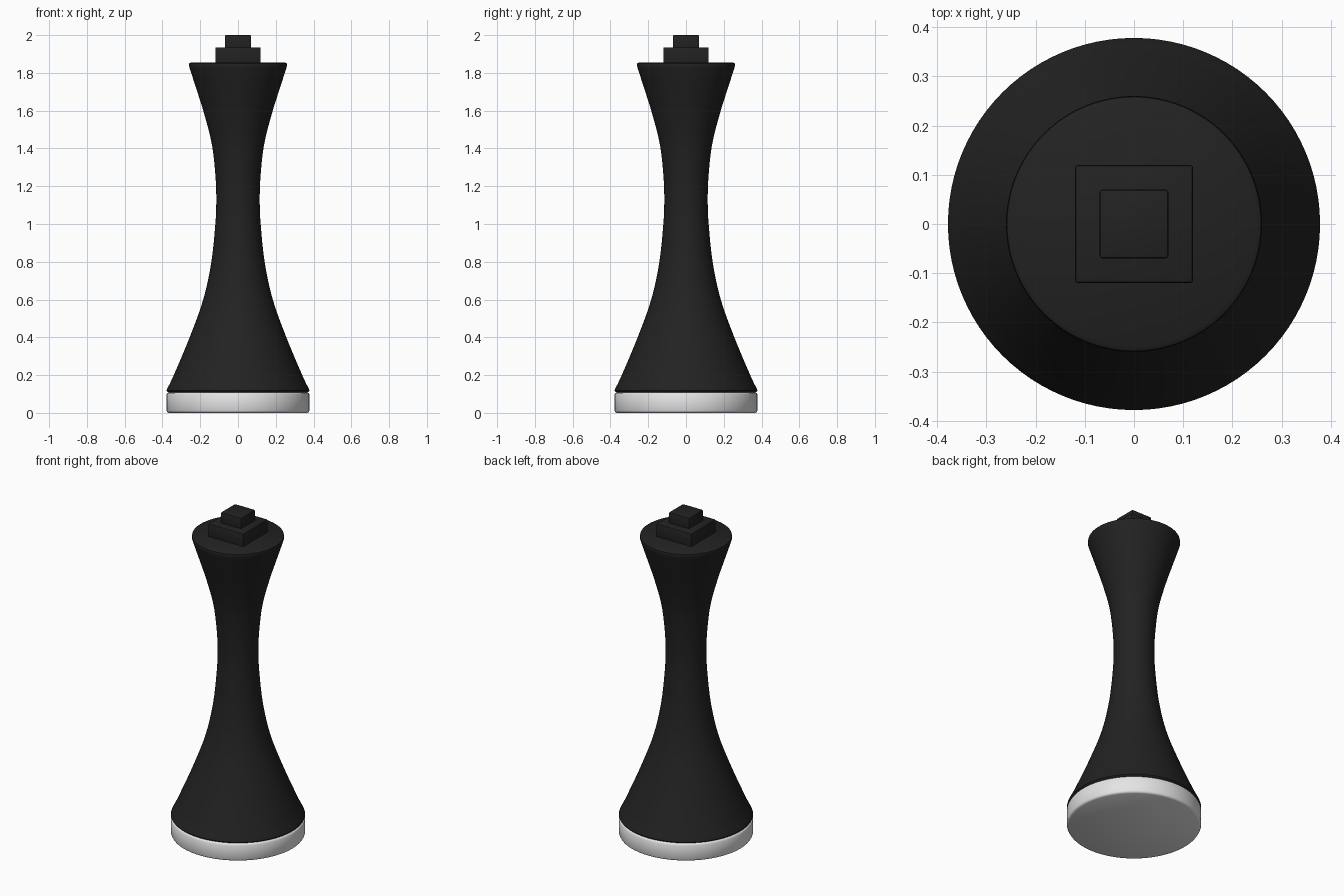
import bpy, bmesh, math
from mathutils import Vector

if "Cube" in bpy.data.objects:
    bpy.data.objects.remove(bpy.data.objects["Cube"])


def material(name, rgb):
    m = bpy.data.materials.new(name)
    m.diffuse_color = (*rgb, 1)
    m.use_nodes = True
    m.node_tree.nodes["Principled BSDF"].inputs["Base Color"].default_value = m.diffuse_color
    return m


BLACK = material("soft_black", (0.016, 0.016, 0.016))
WHITE = material("off_white", (0.78, 0.78, 0.78))


def finish(name, bm, mat, angle):
    bmesh.ops.recalc_face_normals(bm, faces=bm.faces)
    me = bpy.data.meshes.new(name)
    bm.to_mesh(me)
    bm.free()
    ob = bpy.data.objects.new(name, me)
    bpy.context.collection.objects.link(ob)
    me.materials.append(mat)
    bpy.ops.object.select_all(action='DESELECT')
    ob.select_set(True)
    bpy.context.view_layer.objects.active = ob
    bpy.ops.object.shade_smooth_by_angle(angle=math.radians(angle))
    return ob


def lathe(name, profile, mat, sides=96):
    # profile of (radius, z) from bottom to top, capped at both ends
    bm = bmesh.new()
    rings = [[bm.verts.new((r * math.cos(2 * math.pi * i / sides),
                            r * math.sin(2 * math.pi * i / sides), z))
              for i in range(sides)] for r, z in profile]
    for a, b in zip(rings, rings[1:]):
        for i in range(sides):
            j = (i + 1) % sides
            bm.faces.new((a[i], a[j], b[j], b[i]))
    bm.faces.new(rings[0])
    bm.faces.new(rings[-1])
    return finish(name, bm, mat, 40)


def spline(pts, steps=4):
    # smooth curve through the points
    p = [Vector(q) for q in pts]
    p = [2 * p[0] - p[1]] + p + [2 * p[-1] - p[-2]]
    out = []
    for a, b, c, d in zip(p, p[1:], p[2:], p[3:]):
        for s in range(steps):
            t = s / steps
            out.append(0.5 * (2 * b + (c - a) * t + (2 * a - 5 * b + 4 * c - d) * t * t
                              + (3 * b - a - 3 * c + d) * t ** 3))
    return [tuple(v) for v in out] + [tuple(p[-2])]


def block(name, half, z0, z1, mat):
    bm = bmesh.new()
    bmesh.ops.create_cube(bm, size=1)
    for v in bm.verts:
        v.co = (v.co.x * 2 * half, v.co.y * 2 * half, z0 + (v.co.z + 0.5) * (z1 - z0))
    bmesh.ops.bevel(bm, geom=bm.edges[:], offset=0.006, segments=2,
                    profile=0.5, affect='EDGES')
    return finish(name, bm, mat, 40)


# White base disc with softened rims
lathe("base_disc", [(0.366, 0), (0.374, 0.004), (0.378, 0.012), (0.378, 0.098),
                    (0.374, 0.105), (0.366, 0.108)], WHITE)

# Flared, waisted body
curve = spline([(0.376, 0.125), (0.34, 0.2), (0.256, 0.4), (0.184, 0.6), (0.141, 0.8),
                (0.120, 1.0), (0.115, 1.12), (0.119, 1.25), (0.138, 1.42),
                (0.178, 1.58), (0.222, 1.72), (0.256, 1.825)])
lathe("body", [(0.36, 0.106), (0.374, 0.112), (0.378, 0.118)] + curve
      + [(0.26, 1.84), (0.258, 1.85), (0.248, 1.856)], BLACK)

# Stepped square finial
block("lower_finial", 0.12, 1.84, 1.935, BLACK)
block("upper_finial", 0.07, 1.92, 2.0, BLACK)
